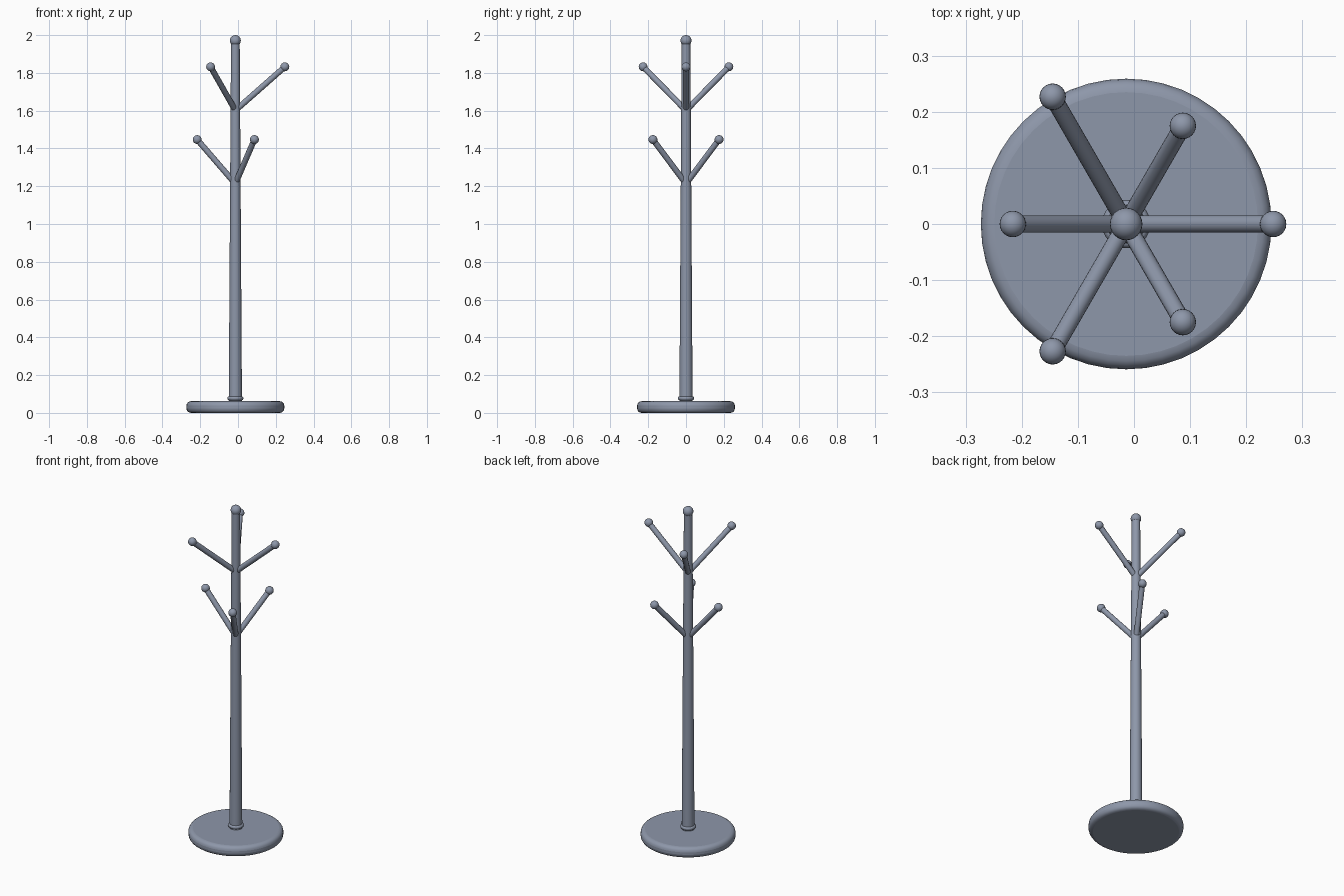
import bpy
from math import cos, sin, pi, radians
from mathutils import Vector

if "Cube" in bpy.data.objects:
    bpy.data.objects.remove(bpy.data.objects["Cube"])

CX = -0.014  # trunk axis; the uneven branches shift it off centre

# Slate blue-grey paint
paint = bpy.data.materials.new("slate_paint")
paint.diffuse_color = (0.27, 0.31, 0.40, 1)
paint.use_nodes = True
paint.node_tree.nodes["Principled BSDF"].inputs["Base Color"].default_value = paint.diffuse_color


def smooth(name, angle=40):
    ob = bpy.context.object
    ob.name = name
    ob.data.materials.append(paint)
    bpy.ops.object.shade_smooth_by_angle(angle=radians(angle))
    return ob


def ball(name, loc, r):
    bpy.ops.mesh.primitive_uv_sphere_add(segments=24, ring_count=12, radius=r, location=loc)
    return smooth(name)


def rod(name, a, b, r1, r2, verts=24):
    a, b = Vector(a), Vector(b)
    d = b - a
    bpy.ops.mesh.primitive_cone_add(vertices=verts, radius1=r1, radius2=r2, depth=d.length,
                                    location=(a + b) / 2,
                                    rotation=d.to_track_quat('Z', 'Y').to_euler())
    return smooth(name)


# Round base with rolled edges
bpy.ops.mesh.primitive_cylinder_add(vertices=48, radius=0.259, depth=0.062, location=(CX, 0, 0.031))
base = bpy.context.object
bev = base.modifiers.new("rounded_edge", 'BEVEL')
bev.width = 0.024
bev.segments = 4
bev.limit_method = 'ANGLE'
smooth("base")

# Collar ring where the pole meets the base
bpy.ops.mesh.primitive_torus_add(major_radius=0.032, minor_radius=0.011, major_segments=32,
                                 minor_segments=12, location=(CX, 0, 0.077))
smooth("collar")

# Tapered pole and top knob
rod("pole", (CX, 0, 0.05), (CX, 0, 1.97), 0.035, 0.023, 32)
ball("top_knob", (CX, 0, 1.971), 0.029)

# Two tiers of three hooks, offset by 60 degrees
for tier, z0, z1, reach, start in (("upper", 1.601, 1.832, 0.262, 0),
                                   ("lower", 1.213, 1.447, 0.202, pi / 3)):
    for i in range(3):
        a = start + i * 2 * pi / 3
        tip = (CX + reach * cos(a), reach * sin(a), z1)
        rod(f"{tier}_hook_{i + 1}", (CX, 0, z0), tip, 0.0155, 0.0155, 16)
        ball(f"{tier}_hook_tip_{i + 1}", tip, 0.0235)
